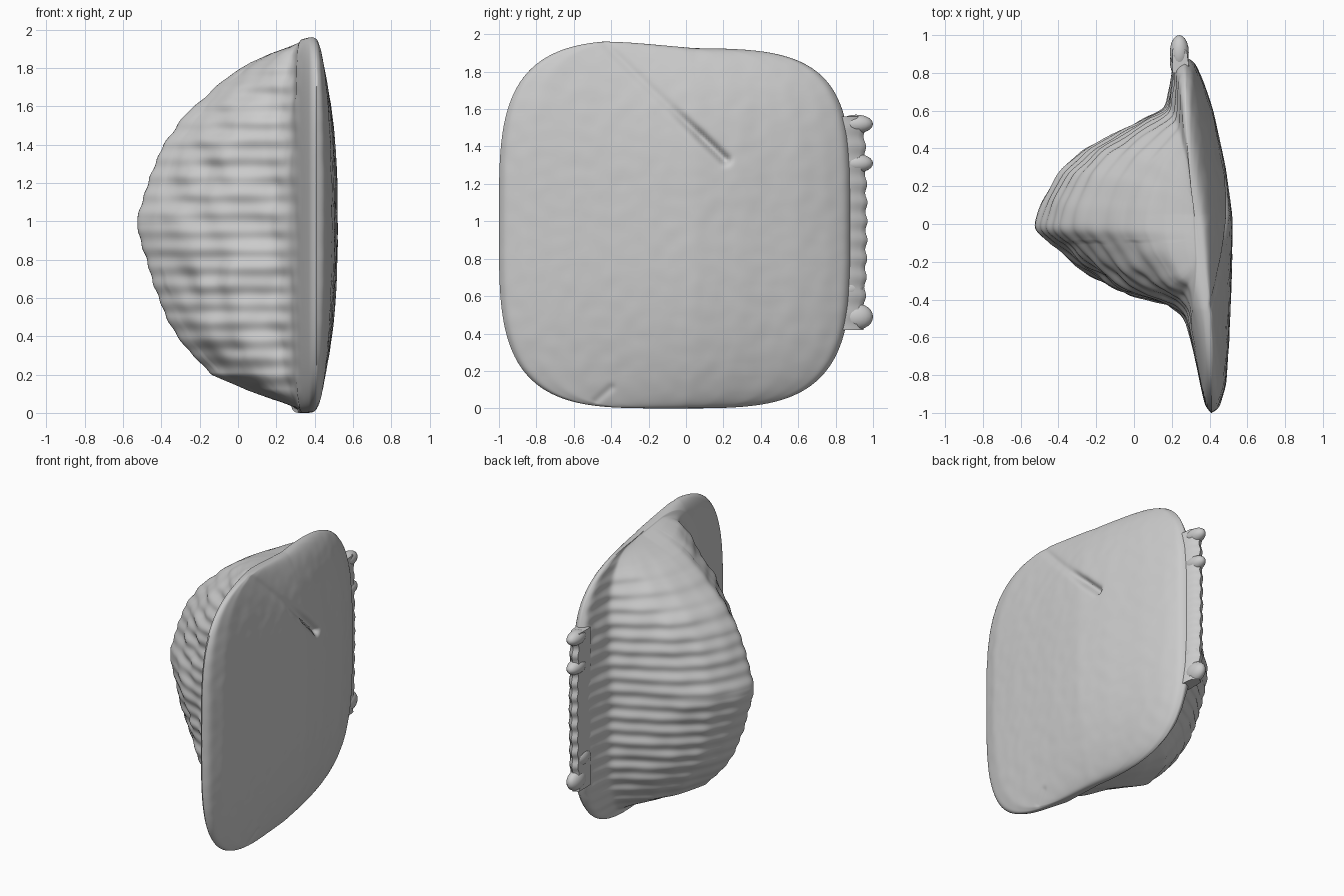
import bpy, bmesh, math
from mathutils import Vector, noise

if "Cube" in bpy.data.objects:
    bpy.data.objects.remove(bpy.data.objects["Cube"])

H = 0.985            # half height
NZ = 240             # slices
SQ = 3.7             # squareness of the outline

def clamp(v):
    return max(0, min(1, v))

def lerp_table(tab, v):
    for (a, p), (b, q) in zip(tab, tab[1:]):
        if v <= b:
            return p + (q - p) * max(0, v - a) / (b - a)
    return tab[-1][1]

def resample(pts, n):
    # even arc-length resampling followed by light smoothing
    pts = [Vector(p) for p in pts]
    d = [0]
    for a, b in zip(pts, pts[1:]):
        d.append(d[-1] + (b - a).length)
    tx = [(k, p.x) for k, p in zip(d, pts)]
    ty = [(k, p.y) for k, p in zip(d, pts)]
    out = [Vector((lerp_table(tx, d[-1] * i / n), lerp_table(ty, d[-1] * i / n))) for i in range(n + 1)]
    for _ in range(5):
        out = [out[0]] + [(out[i - 1] + 2 * out[i] + out[i + 1]) / 4 for i in range(1, n)] + [out[-1]]
    return out

# Plan-view outlines: domed outer face and deep inner bulge
FACE = [(.41, -1.0), (.45, -.98), (.488, -.85), (.505, -.6), (.52, -.2), (.52, .05), (.485, .3),
        (.42, .6), (.37, .75), (.32, .86), (.27, .885)]
BULGE = [(.27, .885), (.21, .86), (.19, .72), (.17, .61), (.05, .55), (-.1, .48), (-.25, .40), (-.4, .27),
         (-.5, .1), (-.535, -.03), (-.41, -.13), (-.25, -.25), (-.1, -.345), (.0, -.38),
         (.2, -.42), (.27, -.49), (.3, -.6), (.35, -.85), (.38, -.98), (.41, -1.0)]
# Depth of the bulge at each height
DEPTH = [(0, .35), (.03, .27), (.07, .14), (.12, .0), (.2, -.17), (.35, -.29), (.5, -.38), (.7, -.45),
         (.9, -.51), (1, -.53), (1.1, -.5), (1.25, -.45), (1.4, -.39), (1.55, -.29), (1.63, -.21),
         (1.75, -.1), (1.85, .02), (1.9, .12), (1.94, .23), (1.97, .33)]

face = resample(FACE, 140)
bulge = resample(BULGE, 160)

def groove(y, z):
    # diagonal scar on the face plus a small nick by the lower rim
    def seg(a, b):
        a, b, p = Vector(a), Vector(b), Vector((y, z))
        u = clamp((p - a).dot(b - a) / (b - a).length_squared)
        return (p - (a + (b - a) * u)).length, u
    d, u = seg((-.45, 1.97), (.21, 1.33))
    depth = .01 + .035 * clamp((u - .55) * 4)
    e, _ = seg((-.48, .04), (-.40, .11))
    return depth * math.exp(-(d / .025) ** 2) + .008 * math.exp(-(e / .02) ** 2)

def seam(y):
    # x of the rim where face and bulge meet
    return .41 - .075 * (y + 1)

def shell_point(p, t, z, is_face):
    w = max(0, 1 - abs(t) ** SQ) ** (1 / SQ)
    y = -.07 + (p.y + .07) * w
    x = p.x
    if is_face:
        m = seam(p.y)
        x = m + (x - m) * (1 - .6 * abs(t) ** 2.5)
        x -= groove(y, z)
        x += .002 * noise.noise(Vector((y * 12, z * 12, 3)))
    else:
        ref = .3 - .03 * clamp((p.y - .4) / .4)
        if x < ref:
            k = (.3 - lerp_table(DEPTH, z)) / .825
            f = clamp((p.y - .45) / .42) * clamp((.9 - abs(t)) / .35)
            x = ref - (ref - x) * max(k, f)
        # faint horizontal ribs and uneven lumps
        a = clamp((.33 - p.x) / .12) * w * clamp((.87 - p.y) / .08)
        rib = .004 * math.cos(z * 2 * math.pi / .095)
        rough = 1.5 if p.y < -.1 else .6
        lump = .015 * rough * noise.noise(Vector((x * 7, y * 7, z * 6)))
        x -= (rib + lump) * a * .8
        y += (rib + lump) * a * max(-1, min(1, p.y * 4))
    # both sides taper to the rim at top and bottom
    c = (1 - w) ** 1.4
    x += (seam(y) - x) * c
    # rim dips slightly towards the hinge side
    if t > 0:
        z -= .045 * t ** 4 * clamp((y + .45) / .5)
    return Vector((x, y, z))

def finish(bm, name, angle=50):
    bmesh.ops.recalc_face_normals(bm, faces=bm.faces)
    me = bpy.data.meshes.new(name)
    bm.to_mesh(me)
    bm.free()
    ob = bpy.data.objects.new(name, me)
    bpy.context.collection.objects.link(ob)
    bpy.ops.object.select_all(action='DESELECT')
    ob.select_set(True)
    bpy.context.view_layer.objects.active = ob
    bpy.ops.object.shade_smooth_by_angle(angle=math.radians(angle))
    return ob

# Shell body lofted through horizontal slices
bm = bmesh.new()
ring_src = [(p, True) for p in face[:-1]] + [(p, False) for p in bulge[:-1]]
rings = []
for i in range(1, NZ):
    t = -math.cos(math.pi * i / NZ)
    z = H + H * t
    rings.append([bm.verts.new(shell_point(p, t, z, f)) for p, f in ring_src])
n = len(ring_src)
for a, b in zip(rings, rings[1:]):
    for j in range(n):
        bm.faces.new((a[j], a[(j + 1) % n], b[(j + 1) % n], b[j]))
for ring in (rings[0], rings[-1]):
    c = bm.verts.new((seam(-.07), -.07, sum(v.co.z for v in ring) / n))
    for j in range(n):
        bm.faces.new((ring[j], ring[(j + 1) % n], c))
finish(bm, "shell_body", 70)

# Thin wavy hinge strip along the back edge
bm = bmesh.new()
rows = []
for i in range(121):
    z = .42 + 1.14 * i / 120
    tip = .965 + .006 * math.cos(z * 2 * math.pi / .1) - .05 * abs(z - 1) ** 2
    ring = [(.205, .80), (.205, tip - .02), (.24, tip), (.28, tip - .03), (.295, .80)]
    rows.append([bm.verts.new((x, y, z)) for x, y in ring])
for a, b in zip(rows, rows[1:]):
    for j in range(5):
        bm.faces.new((a[j], a[(j + 1) % 5], b[(j + 1) % 5], b[j]))
bm.faces.new(rows[0])
bm.faces.new(rows[-1])
finish(bm, "hinge_strip")

# Hinge teeth: (height, tip y, vertical radius)
for z, tip, r in ((1.52, 1.0, .05), (1.31, 1.0, .05), (.64, .95, .06), (.49, 1.0, .07)):
    bm = bmesh.new()
    bmesh.ops.create_uvsphere(bm, u_segments=20, v_segments=12, radius=1)
    for v in bm.verts:
        v.co = Vector((.24 + v.co.x * .05, tip - .09 + v.co.y * .09, z + v.co.z * r))
    finish(bm, "hinge_tooth")
